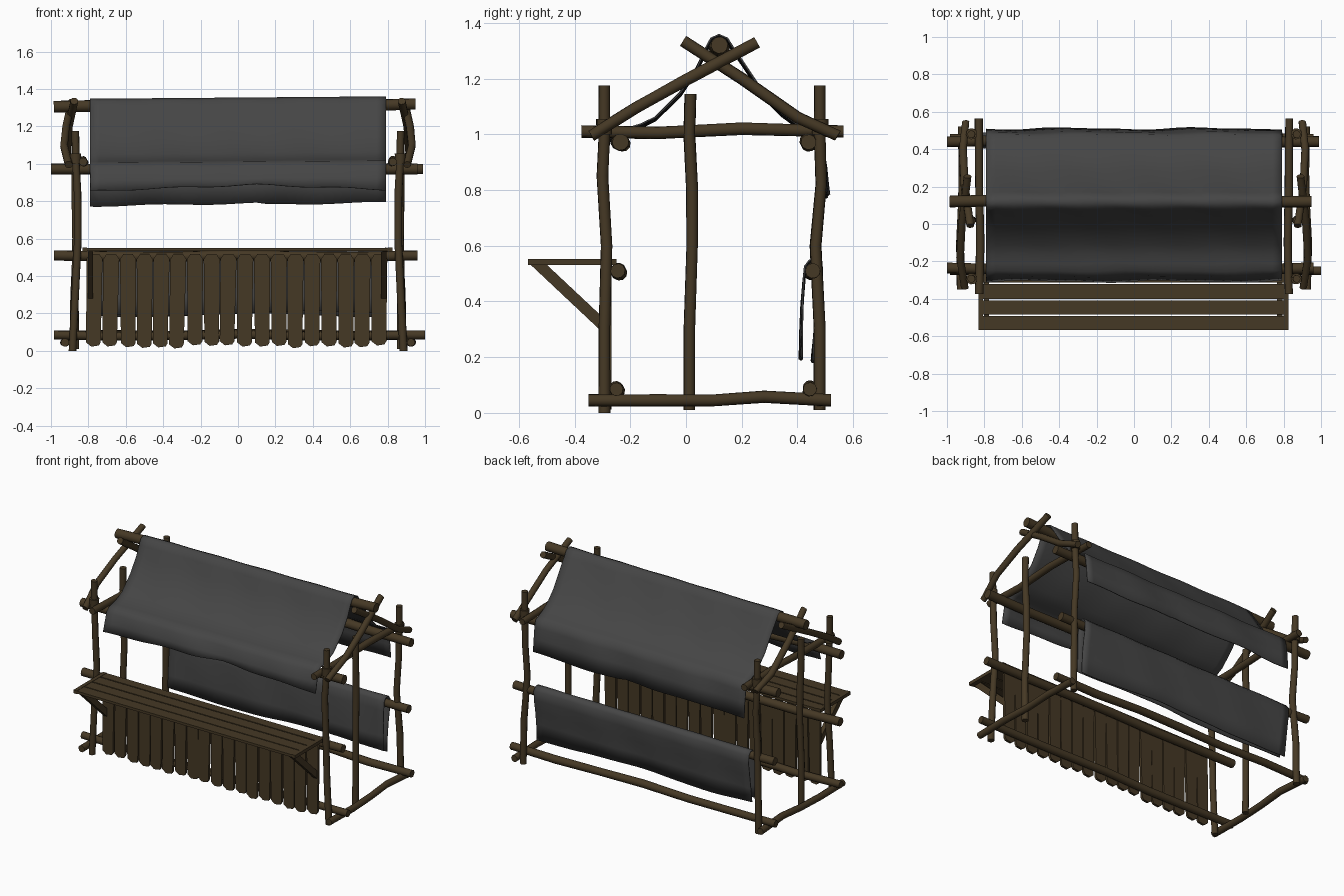
import bpy, bmesh, math, random
from mathutils import Vector

if "Cube" in bpy.data.objects:
    bpy.data.objects.remove(bpy.data.objects["Cube"])
random.seed(4)

def material(name, rgb):
    m = bpy.data.materials.new(name)
    m.diffuse_color = (*rgb, 1)
    m.use_nodes = True
    m.node_tree.nodes["Principled BSDF"].inputs["Base Color"].default_value = m.diffuse_color
    return m

WOOD = material("dark brown wood", (0.060, 0.040, 0.018))
CLOTH = material("charcoal cloth", (0.060, 0.060, 0.060))

def finish(bm, name, mat, smooth=None):
    bmesh.ops.recalc_face_normals(bm, faces=bm.faces)
    me = bpy.data.meshes.new(name)
    bm.to_mesh(me)
    bm.free()
    me.materials.append(mat)
    ob = bpy.data.objects.new(name, me)
    bpy.context.collection.objects.link(ob)
    if smooth:
        bpy.context.view_layer.objects.active = ob
        ob.select_set(True)
        bpy.ops.object.shade_smooth_by_angle(angle=math.radians(smooth))
        ob.select_set(False)
    return ob

def pole(name, pts, r, sides=10):
    """Crooked round pole through the given points."""
    pts = [Vector(p) for p in pts]
    d = (pts[-1] - pts[0]).normalized()
    u = d.orthogonal().normalized()
    v = d.cross(u)
    bm = bmesh.new()
    rings = []
    for p in pts:
        rr = r * random.uniform(0.95, 1.05)
        rings.append([bm.verts.new(p + rr * (math.cos(a) * u + math.sin(a) * v))
                      for a in (2 * math.pi * k / sides for k in range(sides))])
    for a, b in zip(rings, rings[1:]):
        for k in range(sides):
            j = (k + 1) % sides
            bm.faces.new((a[k], a[j], b[j], b[k]))
    bm.faces.new(rings[0])
    bm.faces.new(rings[-1])
    return finish(bm, name, WOOD, 50)

def bent(a, b, amt=0.008, n=6):
    """Points from a to b with a slight random wander."""
    a, b = Vector(a), Vector(b)
    w = [Vector([random.uniform(-amt, amt) for _ in range(3)]) for _ in range(n + 1)]
    return [a.lerp(b, i / n) + (w[i] if 0 < i < n else Vector()) for i in range(n + 1)]

def prism(name, outline, offset):
    """Flat outline (3D points) extruded by an offset vector."""
    bm = bmesh.new()
    f = bm.faces.new([bm.verts.new(p) for p in outline])
    ext = bmesh.ops.extrude_face_region(bm, geom=[f])
    bmesh.ops.translate(bm, vec=offset,
                        verts=[e for e in ext["geom"] if isinstance(e, bmesh.types.BMVert)])
    return finish(bm, name, WOOD)

# Upright posts and side frames
for s, side in ((-1, "left"), (1, "right")):
    pole(f"{side}_front_post", [(s * .885, -.293, 0), (s * .87, -.293, .3), (s * .856, -.285, .6),
         (s * .858, -.30, .85), (s * .866, -.293, 1.0), (s * .87, -.293, 1.175)], .021)
    pole(f"{side}_back_post", [(s * .88, .48, .01), (s * .875, .48, .3), (s * .86, .465, .6),
         (s * .862, .485, .82), (s * .868, .48, 1.0), (s * .87, .48, 1.175)], .021)
    pole(f"{side}_middle_post", [(s * .87, .012, .01), (s * .872, .012, .3), (s * .866, .022, .6),
         (s * .868, .022, .8), (s * .87, .012, 1.0), (s * .87, .016, 1.145)], .021)
    pole(f"{side}_sill", [(s * .925, -.35, .045), (s * .93, -.1, .045), (s * .92, .1, .045),
         (s * .915, .28, .058), (s * .92, .52, .045)], .022)
    pole(f"{side}_top_rail", [(s * .828, -.375, 1.01), (s * .822, -.1, 1.005), (s * .828, .2, 1.02),
         (s * .83, .565, 1.01)], .022)
    # Crossed rafters under the ridge
    pole(f"{side}_front_rafter", [(s * .905, -.34, .995), (s * .93, -.18, 1.095), (s * .92, .0, 1.195),
         (s * .89, .255, 1.33)], .021)
    pole(f"{side}_back_rafter", [(s * .90, .545, .995), (s * .915, .40, 1.06), (s * .905, .2, 1.20),
         (s * .875, -.01, 1.335)], .021)
    # Short lashings where rails meet posts
    for y, end in ((-.293, "front"), (.482, "back")):
        pole(f"{side}_{end}_lashing", [(s * .868, y, 1.0), (s * .868, y, 1.055)], .029)

# Long horizontal poles
pole("ridge_pole", bent((-.985, .12, 1.305), (.95, .12, 1.32)), .032)
for name, y, z, x0, x1, r in (
        ("front_eave_pole", -.235, .972, -1, .96, .029), ("back_eave_pole", .44, .972, -1, .99, .029),
        ("front_middle_pole", -.245, .51, -.985, .96, .027), ("back_middle_pole", .455, .51, -.985, .96, .027),
        ("front_low_pole", -.25, .085, -.985, 1.0, .025), ("back_low_pole", .445, .085, -.985, .99, .025)):
    pole(name, bent((x0, y, z), (x1, y, z)), r)

# Counter planks, end battens and brackets
for i, (y0, y1) in enumerate(((-.568, -.492), (-.485, -.408), (-.40, -.322), (-.314, -.25))):
    prism(f"counter_plank_{i + 1}", [(-.825, y0, .533), (.815, y0, .533), (.815, y1, .533), (-.825, y1, .533)],
          (0, 0, .017))
for x, side in ((-.832, "left"), (.80, "right")):
    prism(f"{side}_counter_batten", [(x, -.568, .53), (x, -.25, .53), (x, -.25, .552), (x, -.568, .552)],
          (.025, 0, 0))
for x, side in ((-.803, "left"), (.765, "right")):
    prism(f"{side}_bracket", [(x, -.558, .532), (x, -.50, .532), (x, -.29, .335), (x, -.29, .28)], (.028, 0, 0))

# Upright slats of the front panel
N, X0, X1 = 18, -.812, .80
step = (X1 - X0) / N
for i in range(N):
    c = X0 + step * (i + .5)
    h = step * .48
    b = .012 + random.uniform(0, .018)
    lean = random.uniform(-.006, .006)
    y = -.288 + .004 * (i % 2)
    prism(f"front_slat_{i + 1}", [
        (c - h, y, .49), (c - h + lean, y, b + .022), (c - .015 + lean, y, b), (c + .025 + lean, y, b + .006),
        (c + h - .008 + lean, y, b + .022), (c + h, y, .49), (c + .025, y, .518), (c - .025, y, .518)], (0, .016, 0))

# Cloth: profile swept along x, the first and last points being ragged hems
def cloth(name, prof, x0, x1, hem_a, hem_b, wave, n=32):
    bm = bmesh.new()
    rows = []
    m = len(prof) - 1
    for i in range(n + 1):
        x = x0 + (x1 - x0) * i / n
        row = []
        for j, (y, z) in enumerate(prof):
            e = abs(2 * j / m - 1)
            dy = wave * e * e * math.sin(9 * x + j * .5) + wave * .5 * math.sin(17 * x + j)
            dz = .008 * x
            if j == 0:
                dz = hem_a(x)
            elif j == m:
                dz = hem_b(x)
            row.append(bm.verts.new((x, y + dy, z + dz)))
        rows.append(row)
    for a, b in zip(rows, rows[1:]):
        for j in range(m):
            bm.faces.new((a[j], a[j + 1], b[j + 1], b[j]))
    ob = finish(bm, name, CLOTH, 60)
    sol = ob.modifiers.new("thickness", "SOLIDIFY")
    sol.thickness = .006
    sol.offset = 0
    return ob

cloth("roof_cloth", [
    (-.305, .853), (-.292, .92), (-.277, .98), (-.25, 1.008), (-.21, 1.015), (-.16, 1.03), (-.11, 1.055),
    (-.02, 1.145), (.04, 1.235), (.073, 1.305), (.092, 1.338), (.12, 1.351), (.148, 1.338), (.167, 1.305),
    (.205, 1.25), (.285, 1.13), (.345, 1.07), (.40, 1.03), (.44, 1.01), (.475, .995), (.488, .95), (.498, .88), (.508, .765)],
    -.79, .79, lambda x: .035 * (1 - abs(x - .1) / .9) + .004 * math.sin(14 * x),
    lambda x: .018 * (x + .8) + (.008 if x < .12 else 0) + .004 * math.sin(11 * x), .005)

cloth("back_low_cloth", [
    (.412, .20), (.413, .29), (.416, .38), (.422, .46), (.428, .52), (.445, .542), (.468, .542),
    (.486, .52), (.486, .46), (.474, .38), (.464, .29), (.456, .19)],
    -.81, .795, lambda x: .012 * math.sin(4 * x), lambda x: .01 * math.sin(5 * x + 1), .004)
